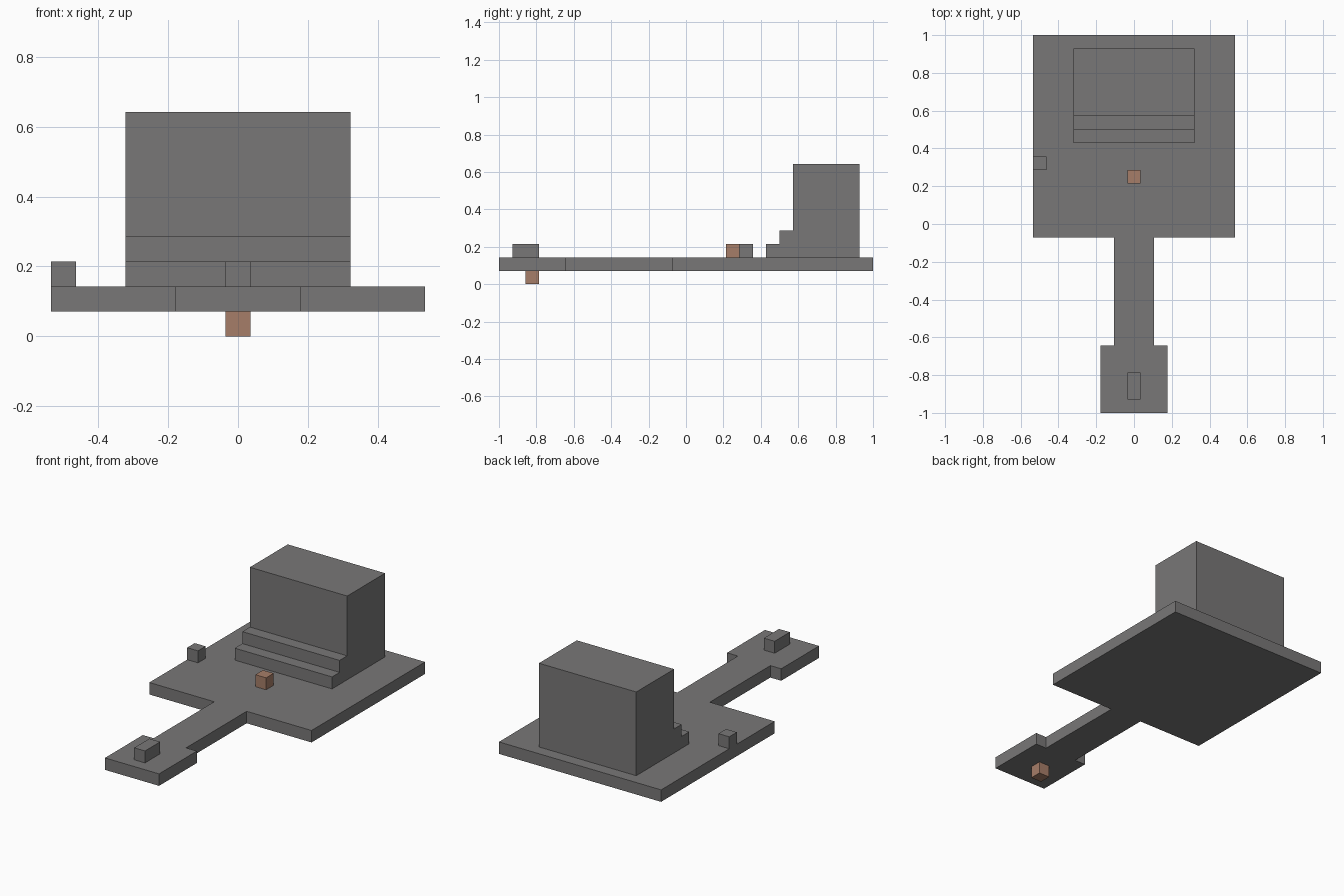
import bpy
import bmesh
from mathutils import Vector

U = 1 / 14  # building grid: the model is 28 units long

if "Cube" in bpy.data.objects:
    bpy.data.objects.remove(bpy.data.objects["Cube"], do_unlink=True)


def material(name, colour):
    mat = bpy.data.materials.new(name)
    mat.use_nodes = True
    mat.diffuse_color = colour
    mat.node_tree.nodes["Principled BSDF"].inputs["Base Color"].default_value = colour
    return mat


stone = material("grey stone", (0.19, 0.186, 0.186, 1))
clay = material("brown clay", (0.38, 0.207, 0.138, 1))


def prism(name, outline, sweep, mat):
    """Extrude a closed outline (grid units) along the sweep vector."""
    bm = bmesh.new()
    face = bm.faces.new([bm.verts.new(Vector(p) * U) for p in outline])
    result = bmesh.ops.extrude_face_region(bm, geom=[face], use_keep_orig=True)
    moved = [g for g in result["geom"] if isinstance(g, bmesh.types.BMVert)]
    bmesh.ops.translate(bm, verts=moved, vec=Vector(sweep) * U)
    bmesh.ops.recalc_face_normals(bm, faces=bm.faces)
    mesh = bpy.data.meshes.new(name)
    bm.to_mesh(mesh)
    bm.free()
    mesh.materials.append(mat)
    obj = bpy.data.objects.new(name, mesh)
    bpy.context.collection.objects.link(obj)
    return obj


def block(name, x, y, z, width, depth, mat):
    """One-unit-high block with its lowest corner at x, y, z."""
    outline = [(x, y, z), (x + width, y, z),
               (x + width, y + depth, z), (x, y + depth, z)]
    return prism(name, outline, (0, 0, 1), mat)


# Floor: front pad, walkway and main platform in one mirrored outline
half = [(2.5, -14), (2.5, -9), (1.5, -9), (1.5, -1), (7.5, -1), (7.5, 14)]
outline = half + [(-x, y) for x, y in reversed(half)]
prism("floor", [(x, y, 1) for x, y in outline], (0, 0, 1), stone)

# Tall block with two steps at its front
steps = [(6, 2), (6, 3), (7, 3), (7, 4), (8, 4), (8, 9), (13, 9), (13, 2)]
prism("stepped_block", [(-4.5, y, z) for y, z in steps], (9, 0, 0), stone)

# Small blocks on the floor and under the front pad
block("edge_block", -7.5, 4, 2, 1, 1, stone)
block("front_pad_block", -0.5, -13, 2, 1, 2, stone)
block("platform_marker", -0.5, 3, 2, 1, 1, clay)
block("underside_marker", -0.5, -12, 0, 1, 1, clay)
